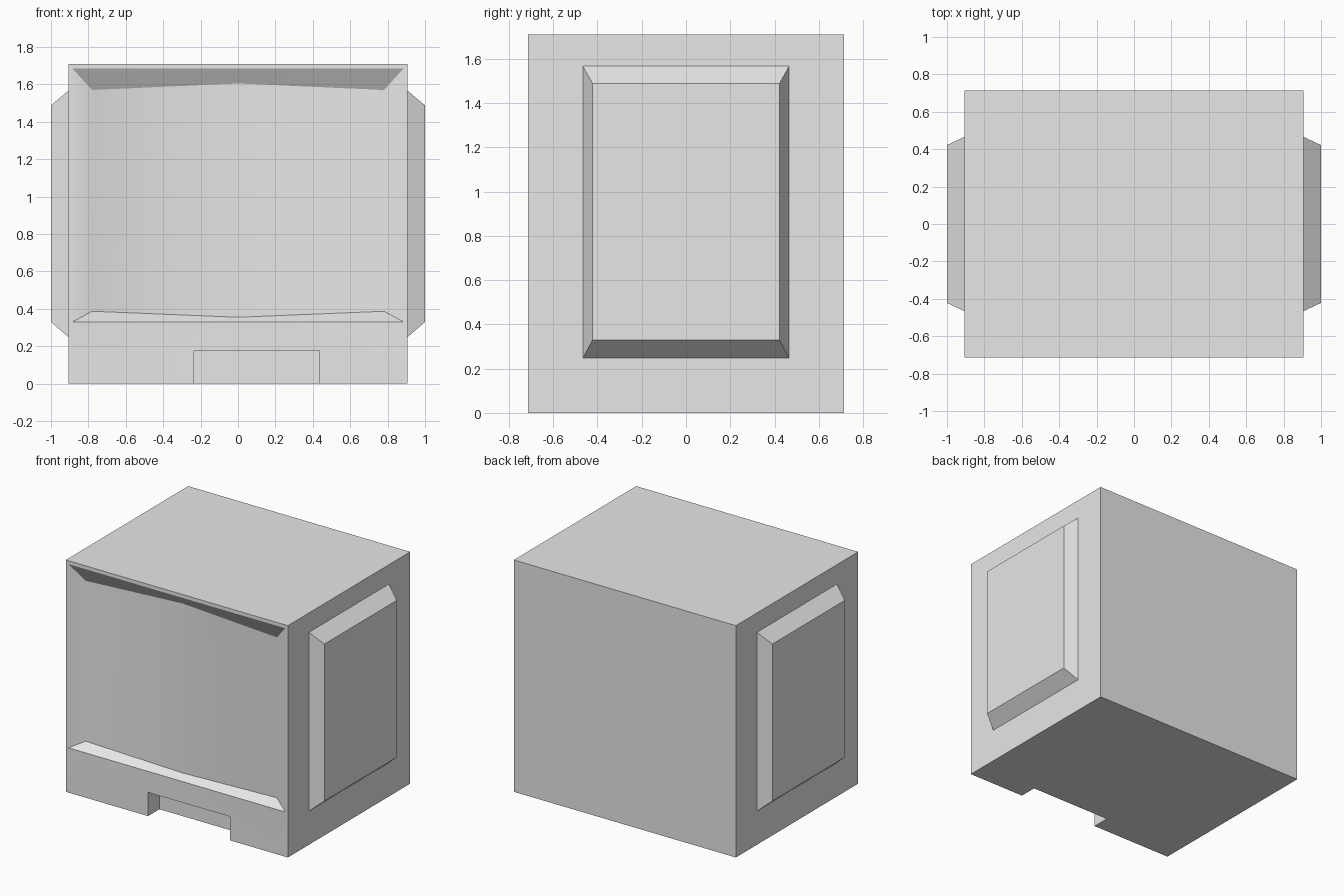
import bpy, bmesh, math

if "Cube" in bpy.data.objects:
    bpy.data.objects.remove(bpy.data.objects["Cube"])

W, D, H = 0.906, 0.713, 1.71          # half width, half depth, height
grey = bpy.data.materials.new("light grey")
grey.diffuse_color = (0.8, 0.8, 0.8, 1)
grey.use_nodes = True
grey.node_tree.nodes["Principled BSDF"].inputs["Base Color"].default_value = grey.diffuse_color


def finish(bm, name, smooth=False):
    bmesh.ops.remove_doubles(bm, verts=bm.verts[:], dist=1e-5)
    bmesh.ops.recalc_face_normals(bm, faces=bm.faces[:])
    mesh = bpy.data.meshes.new(name)
    bm.to_mesh(mesh)
    bm.free()
    mesh.materials.append(grey)
    ob = bpy.data.objects.new(name, mesh)
    bpy.context.collection.objects.link(ob)
    if smooth:
        bpy.ops.object.select_all(action='DESELECT')
        ob.select_set(True)
        bpy.context.view_layer.objects.active = ob
        bpy.ops.object.shade_smooth_by_angle(angle=math.radians(30))
    return ob


def face(bm, *pts):
    bm.faces.new([bm.verts.new(p) for p in pts])


# Cabinet body: shell, dished screen and foot notch
bm = bmesh.new()
F = -D
N0, N1, NZ, NY = -0.235, 0.435, 0.175, -D + 0.133   # notch limits
RX, RB, RT = 0.885, 0.33, 1.685                     # recess rim

# back, top and sides
face(bm, (-W, D, 0), (W, D, 0), (W, D, H), (-W, D, H))
face(bm, (-W, F, H), (0, F, H), (W, F, H), (W, D, H), (-W, D, H))
for s in (-1, 1):
    face(bm, (s*W, F, 0), (s*W, D, 0), (s*W, D, H), (s*W, F, H))
# underside, wrapped round the notch
face(bm, (-W, F, 0), (N0, F, 0), (N0, NY, 0), (N1, NY, 0), (N1, F, 0),
     (W, F, 0), (W, D, 0), (-W, D, 0))
# notch walls, back and ceiling
for x in (N0, N1):
    face(bm, (x, F, 0), (x, NY, 0), (x, NY, NZ), (x, F, NZ))
face(bm, (N0, NY, 0), (N1, NY, 0), (N1, NY, NZ), (N0, NY, NZ))
face(bm, (N0, F, NZ), (N1, F, NZ), (N1, NY, NZ), (N0, NY, NZ))
# front below the screen
face(bm, (-W, F, 0), (N0, F, 0), (N0, F, NZ), (N1, F, NZ), (N1, F, 0),
     (W, F, 0), (RX, F, RB), (0, F, RB), (-RX, F, RB))
# rim, sloped border and shallow V of the screen, mirrored
for s in (-1, 1):
    rim_b, rim_t = (s*RX, F, RB), (s*RX, F, RT)
    in_b, in_t = (s*0.78, F + 0.052, 0.387), (s*0.78, F + 0.052, 1.57)
    mid_b, mid_t = (0, F + 0.068, 0.355), (0, F + 0.068, 1.605)
    face(bm, (s*W, F, 0), rim_b, rim_t, (s*W, F, H))
    face(bm, (s*W, F, H), rim_t, (0, F, RT), (0, F, H))
    face(bm, rim_b, in_b, in_t, rim_t)
    face(bm, rim_t, in_t, mid_t, (0, F, RT))
    face(bm, rim_b, (0, F, RB), mid_b, in_b)
    face(bm, in_b, mid_b, mid_t, in_t)
finish(bm, "cabinet_body", smooth=True)

# Raised side panels with chamfered borders
for s, name in ((1, "right_side_panel"), (-1, "left_side_panel")):
    bm = bmesh.new()
    corners = ((-1, 0), (1, 0), (1, 1), (-1, 1))
    base = [(s*W, a*0.466, (0.248, 1.567)[b]) for a, b in corners]
    top = [(s*1.0, a*0.422, (0.33, 1.488)[b]) for a, b in corners]
    face(bm, *top)
    for i in range(4):
        j = (i + 1) % 4
        face(bm, base[i], base[j], top[j], top[i])
    ob = finish(bm, name)
    # open shell: make the outer face point away from the body
    if ob.data.polygons[0].normal.x * s < 0:
        ob.data.flip_normals()
